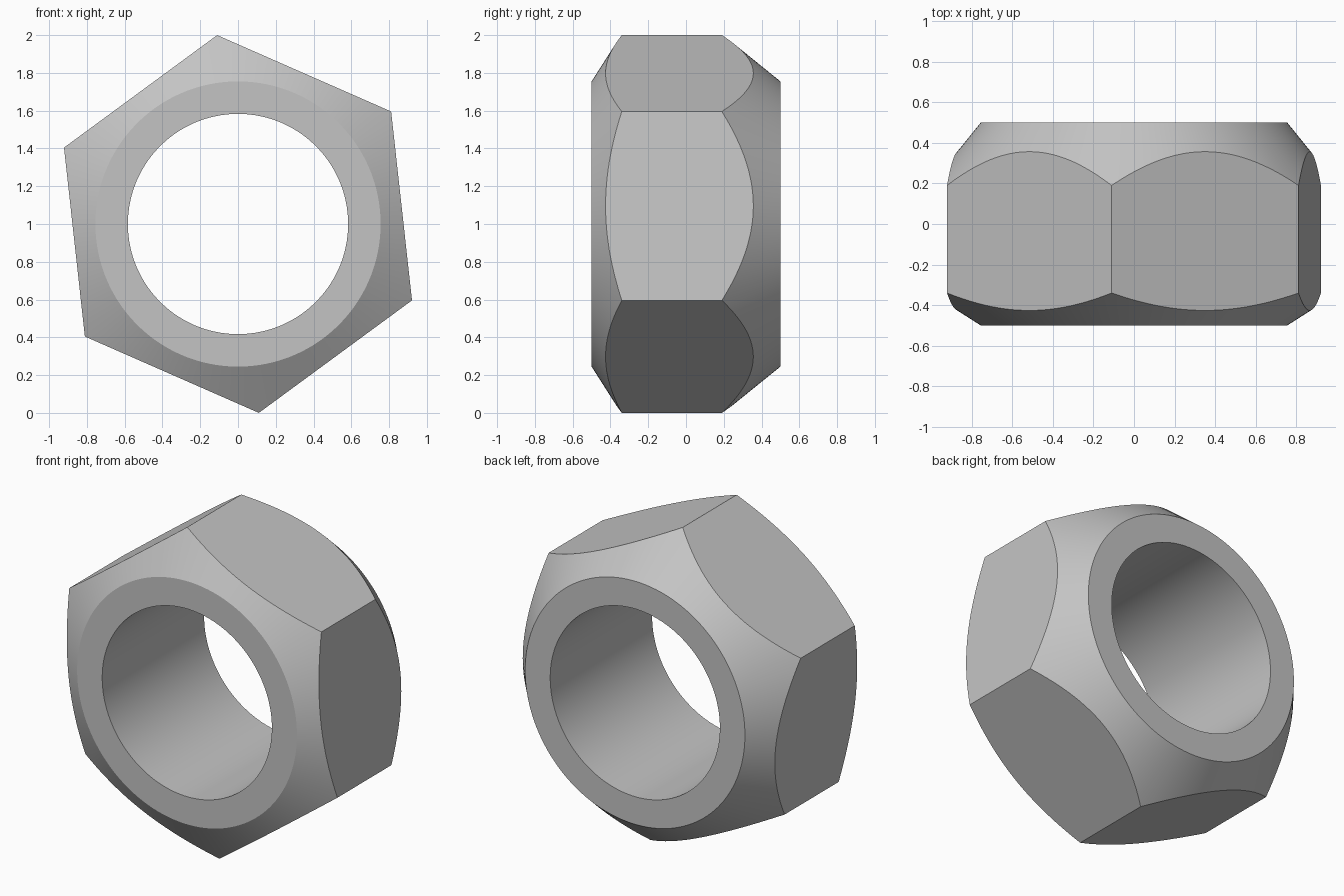
import bpy, bmesh
from math import cos, sin, pi, radians

cube = bpy.data.objects.get("Cube")
if cube:
    bpy.data.objects.remove(cube, do_unlink=True)

SEGMENTS = 144            # multiple of six, so every hex corner is a vertex
CORNER = 1.006            # centre to hex corner
FACE = 0.755              # outer radius of the flat end rings
HOLE = 0.583
HALF = 0.5                # half thickness
START = radians(96.3)     # direction of the topmost corner

steel = bpy.data.materials.new("grey steel")
steel.use_nodes = True
color = (0.55, 0.55, 0.55, 1)
steel.diffuse_color = color
steel.node_tree.nodes["Principled BSDF"].inputs["Base Color"].default_value = color


def section(i):
    """Closed radial profile (radius, y) at one step around the nut."""
    a = 2 * pi * i / SEGMENTS
    hexagon = CORNER * cos(pi / 6) / cos(a % (pi / 3) - pi / 6)
    rise = (hexagon - FACE) / (CORNER - FACE)
    profile = [(HOLE, -HALF), (FACE, -HALF),
               (hexagon, -HALF + 0.16 * rise),   # shallow front chamfer
               (hexagon, HALF - 0.31 * rise),    # deeper back chamfer
               (FACE, HALF), (HOLE, HALF)]
    return [(r * cos(START + a), y, 1 + r * sin(START + a)) for r, y in profile]


# Sweep the profile around the bore axis
bm = bmesh.new()
rings = [[bm.verts.new(p) for p in section(i)] for i in range(SEGMENTS)]
for i, ring in enumerate(rings):
    after = rings[(i + 1) % SEGMENTS]
    for j in range(len(ring)):
        k = (j + 1) % len(ring)
        bm.faces.new((ring[j], ring[k], after[k], after[j]))
bmesh.ops.recalc_face_normals(bm, faces=bm.faces)

mesh = bpy.data.meshes.new("hex_nut")
bm.to_mesh(mesh)
bm.free()
mesh.materials.append(steel)
nut = bpy.data.objects.new("hex_nut", mesh)
bpy.context.collection.objects.link(nut)

# Smooth bore and chamfers, crisp edges
bpy.ops.object.select_all(action='DESELECT')
nut.select_set(True)
bpy.context.view_layer.objects.active = nut
bpy.ops.object.shade_smooth_by_angle(angle=radians(20))
